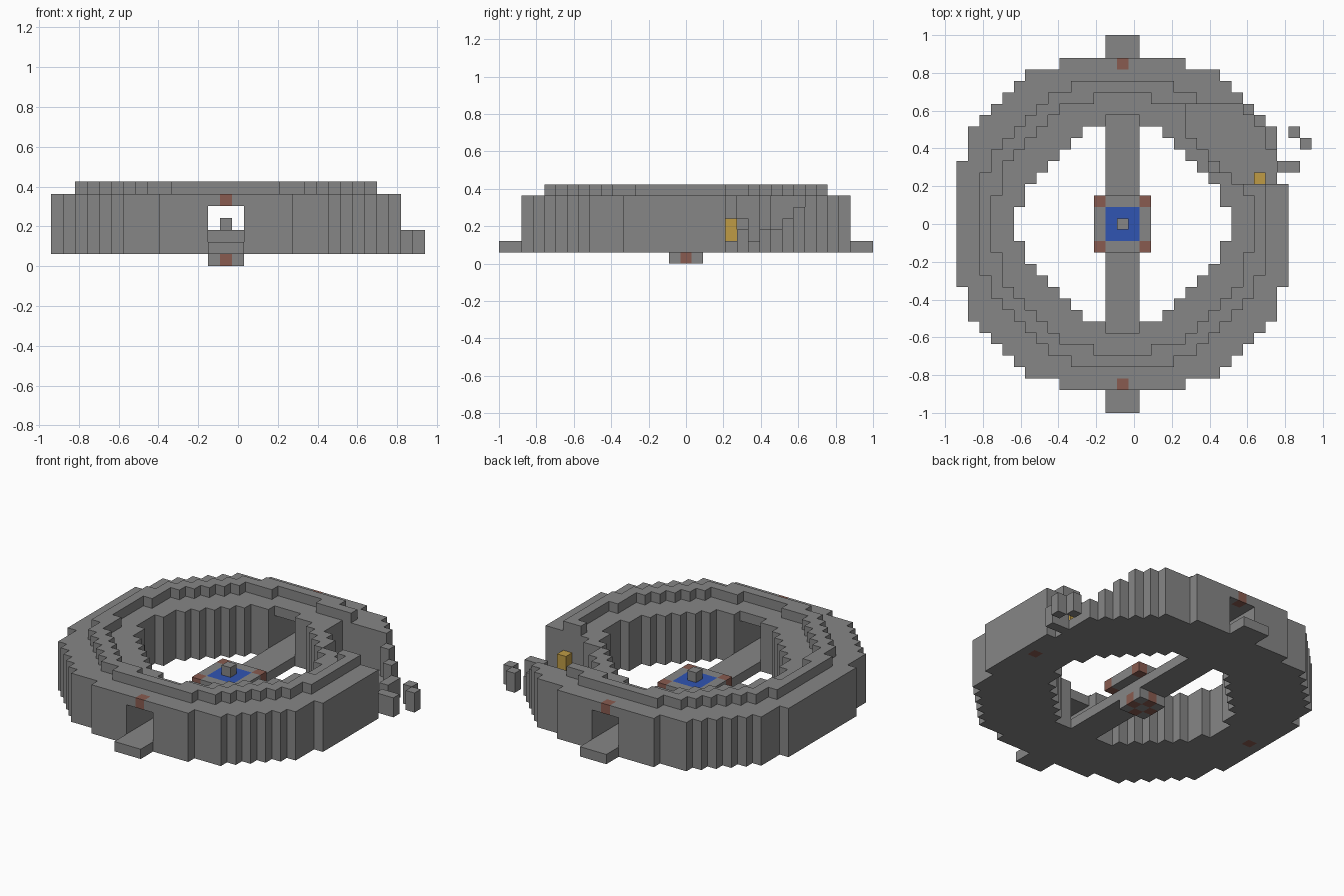
import bpy, bmesh
from mathutils import Vector

cube = bpy.data.objects.get("Cube")
if cube:
    bpy.data.objects.remove(cube, do_unlink=True)

U = 2 / 33  # block size


def material(name, color):
    m = bpy.data.materials.new(name)
    m.use_nodes = True
    m.diffuse_color = (*color, 1)
    m.node_tree.nodes["Principled BSDF"].inputs["Base Color"].default_value = (*color, 1)
    return m


stone = material("grey stone", (0.24, 0.24, 0.24))
brick = material("red brick", (0.25, 0.105, 0.08))
water = material("blue water", (0.03, 0.09, 0.45))
gold = material("gold", (0.52, 0.33, 0.06))


def inside(i, j, steps):
    """True inside a stepped round outline given as nested half sizes."""
    return any(abs(i) <= a and abs(j) <= b for a, b in steps)


def box(x0, x1, y0, y1, z0, z1):
    return {(i, j, k) for i in range(x0, x1 + 1)
            for j in range(y0, y1 + 1) for k in range(z0, z1 + 1)}


def mirrored(pairs):
    """Half outline completed by swapping the two axes."""
    return pairs + [(b, a) for a, b in pairs]


OUTER = mirrored([(5, 14), (8, 13), (9, 12), (10, 11)])
HOLE = mirrored([(1, 9), (3, 8), (4, 7), (5, 6)])
RIDGE_OUT = mirrored([(4, 12), (6, 11), (7, 10), (8, 9)])
RIDGE_IN = mirrored([(2, 11), (5, 10), (6, 9), (7, 8)])

disc = box(-14, 14, -14, 14, 0, 0)
ring_plan = {(i, j) for i, j, k in disc
             if inside(i, j, OUTER) and not inside(i, j, HOLE)}

# Collapsed corner: keeps a low floor and the inner wall two blocks thick
breach = {(i, j) for i, j in ring_plan
          if 4 <= j <= 10 and i >= 6 and i + j > 13}
breach.add((8, 5))
missing = {(14, 4), (14, 5)}

floor = {(i, j, 1) for i, j in ring_plan - missing}
wall = {(i, j, k) for i, j in ring_plan - breach for k in range(2, 6)}
ridge = {(i, j, 6) for i, j in ring_plan - breach
         if inside(i, j, RIDGE_OUT) and not inside(i, j, RIDGE_IN)}

# Doorway tunnels through front and back
for s in (-1, 1):
    wall -= {(i, s * j, k) for i, j, k in box(-1, 1, 9, 14, 2, 4)}

keystones = {(0, -14, 5), (0, 14, 5)}
floor_markers = {(-13, 0, 1), (13, 0, 1)}
platform_corners = {(i, j, 2) for i in (-2, 2) for j in (-2, 2)}
base_marks = {(1, 0, 0), (-1, 0, 0), (0, 1, 0), (0, -1, 0)}
pool = box(-1, 1, -1, 1, 2, 2) - {(0, 0, 2)}

parts = [
    ("ring_floor", floor - floor_markers, stone),
    ("ring_wall", wall - keystones, stone),
    ("ring_ridge", ridge, stone),
    ("door_keystones", keystones, brick),
    ("floor_markers", floor_markers, brick),
    ("front_step", box(-1, 1, -16, -15, 1, 1), stone),
    ("back_step", box(-1, 1, 15, 16, 1, 1), stone),
    ("bridge", box(-1, 1, -9, 9, 1, 1), stone),
    ("platform", box(-2, 2, -2, 2, 2, 2) - platform_corners - pool, stone),
    ("platform_corners", platform_corners, brick),
    ("pool", pool, water),
    ("pedestal", {(0, 0, 3)}, stone),
    ("bridge_base", box(-1, 1, -1, 1, 0, 0) - base_marks, stone),
    ("base_marks", base_marks, brick),
    ("gold_block", box(12, 12, 4, 4, 2, 3), gold),
    # Broken wall stubs and loose blocks
    ("wall_stubs", {(8, 5, 2), (8, 5, 3), (13, 7, 2), (13, 8, 2)}
     | box(12, 12, 9, 9, 2, 3) | box(11, 11, 10, 10, 2, 4), stone),
    ("loose_blocks", box(15, 15, 8, 8, 1, 2) | box(16, 16, 7, 7, 1, 2)
     | box(14, 15, 5, 5, 1, 2), stone),
]
filled = set().union(*(cells for _, cells, _ in parts))


def build(name, cells, mat):
    """Skin a set of blocks, leaving out faces hidden between blocks."""
    bm = bmesh.new()
    verts = {}

    def corner(p):
        key = tuple(round(c * 2) for c in p)
        if key not in verts:
            verts[key] = bm.verts.new((p.x * U, p.y * U, p.z * U))
        return verts[key]

    for cell in sorted(cells):
        centre = Vector((cell[0] - 1, cell[1], cell[2] + 0.5))
        for axis in range(3):
            for sign in (-1, 1):
                n = Vector((0, 0, 0))
                n[axis] = sign
                if tuple(int(c + d) for c, d in zip(cell, n)) in filled:
                    continue
                a = Vector((0, 0, 0))
                a[(axis + 1) % 3] = 0.5
                b = n.cross(a)
                mid = centre + n * 0.5
                bm.faces.new([corner(mid + d) for d in (-a - b, a - b, a + b, b - a)])
    mesh = bpy.data.meshes.new(name)
    bm.to_mesh(mesh)
    bm.free()
    mesh.materials.append(mat)
    bpy.context.collection.objects.link(bpy.data.objects.new(name, mesh))


for part in parts:
    build(*part)
